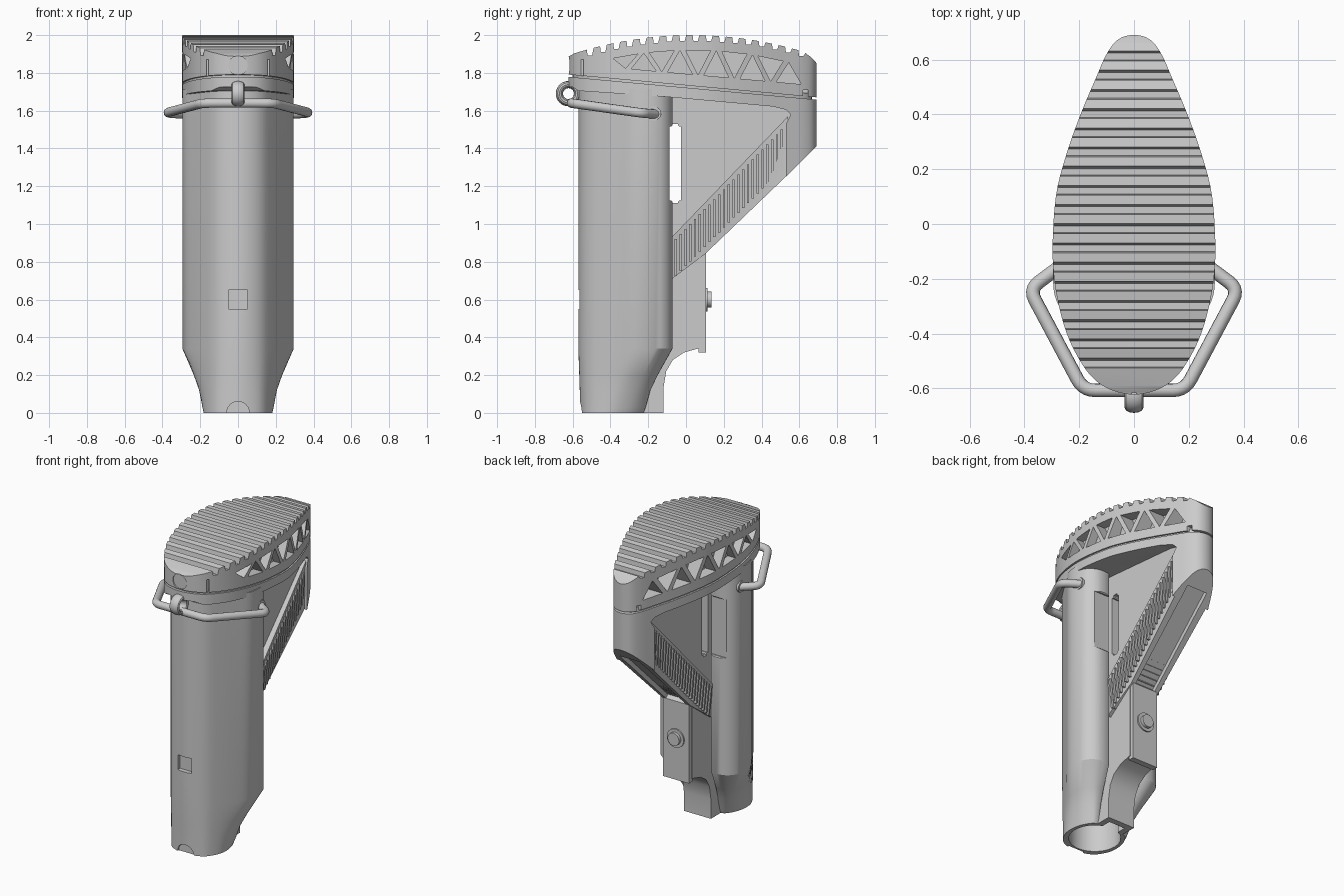
import bpy, bmesh, math
from mathutils import Vector, Matrix

cube = bpy.data.objects.get("Cube")
if cube:
    bpy.data.objects.remove(cube, do_unlink=True)


# ---------- helpers ----------
def finish(name, bm):
    bmesh.ops.recalc_face_normals(bm, faces=bm.faces)
    mesh = bpy.data.meshes.new(name)
    bm.to_mesh(mesh)
    bm.free()
    obj = bpy.data.objects.new(name, mesh)
    bpy.context.collection.objects.link(obj)
    return obj


def loft(bm, rings):
    """Skin closed rings of equal length and cap both ends."""
    rows = [[bm.verts.new(p) for p in ring] for ring in rings]
    n = len(rows[0])
    for a, b in zip(rows, rows[1:]):
        for i in range(n):
            j = (i + 1) % n
            bm.faces.new((a[i], a[j], b[j], b[i]))
    bm.faces.new(rows[0])
    bm.faces.new(rows[-1])


def slab(bm, pts, half):
    """Side profile in (y, z) given a half width, one value or one per point."""
    halves = half if isinstance(half, list) else [half] * len(pts)
    loft(bm, [[(s * h, y, z) for (y, z), h in zip(pts, halves)] for s in (-1, 1)])


def box(bm, lo, hi):
    loft(bm, [[(x, lo[1], lo[2]), (x, hi[1], lo[2]), (x, hi[1], hi[2]), (x, lo[1], hi[2])]
              for x in (lo[0], hi[0])])


def cylinder(bm, centre, radius, depth, axis):
    turn = Vector((0, 0, 1)).rotation_difference(Vector(axis)).to_matrix().to_4x4()
    bmesh.ops.create_cone(bm, cap_ends=True, segments=32, radius1=radius, radius2=radius,
                          depth=depth, matrix=Matrix.Translation(centre) @ turn)


def smooth(pts, steps=4):
    """Catmull-Rom half outline that crosses the mirror line squarely."""
    p = [Vector(q) for q in pts]
    p = [Vector((-p[1].x, p[1].y))] + p + [Vector((-p[-2].x, p[-2].y))]
    out = []
    for a, b, c, d in zip(p, p[1:], p[2:], p[3:]):
        for k in range(steps):
            t = k / steps
            out.append(b + 0.5 * t * ((c - a) + t * ((2 * a - 5 * b + 4 * c - d)
                                                     + t * (3 * (b - c) + d - a))))
    return out + [p[-2]]


def mirrored(half):
    return half + [Vector((-q.x, q.y)) for q in half[-2:0:-1]]


def boolean(obj, cutter, operation='DIFFERENCE', keep=False):
    mod = obj.modifiers.new("cut", 'BOOLEAN')
    mod.operation, mod.object, mod.solver = operation, cutter, 'EXACT'
    bpy.context.view_layer.update()
    result = bpy.data.meshes.new_from_object(obj.evaluated_get(bpy.context.evaluated_depsgraph_get()))
    obj.modifiers.clear()
    obj.data = result
    if not keep:
        bpy.data.objects.remove(cutter, do_unlink=True)


# ---------- teardrop butt outline ----------
drop_half = smooth([(0, -.622), (.07, -.61), (.135, -.575), (.19, -.51), (.245, -.4), (.284, -.25),
                    (.297, -.1), (.285, .1), (.248, .25), (.195, .4), (.14, .53), (.1, .62),
                    (.058, .673), (0, .69)])
drop = mirrored(drop_half)


def drop_width(y):
    return min(drop_half, key=lambda q: abs(q.y - y)).x


def teardrop_part(name, profile, scale=1.0):
    """Side profile trimmed to the teardrop outline."""
    bm = bmesh.new()
    slab(bm, profile, .5)
    obj = finish(name, bm)
    bm = bmesh.new()
    loft(bm, [[(q.x * scale, q.y * scale, z) for q in drop] for z in (1, 2.2)])
    boolean(obj, finish("trim", bm), 'INTERSECT')
    return obj


def seam(y):
    return 1.722 - .092 * y


def crown(y):
    return 2 - .25 * (y - .03) ** 2 - max(0, y - .62) * .4


# ---------- collar and heel ----------
heel = teardrop_part("collar_and_heel", [
    (-.7, 1.73), (-.6, 1.725), (-.57, 1.705), (-.1, 1.673), (.46, 1.622), (.53, 1.605),
    (.555, 1.58), (.53, 1.53), (.53, 1.25), (.7, 1.42), (.7, seam(.7)), (-.7, seam(-.7))])
teardrop_part("seam_gasket", [(-.7, seam(-.7) - .02), (.7, seam(.7) - .02),
                              (.7, seam(.7) + .03), (-.7, seam(-.7) + .03)], .965)

# ---------- ribbed butt pad ----------
top = [(-.7, 1.86), (-.615, 1.89), (-.59, crown(-.59))]
for k in range(17):
    y = -.525 + k * .07
    top += [(y, crown(y)), (y + .004, crown(y) - .03),
            (y + .028, crown(y) - .03), (y + .036, crown(y + .036))]
top += [(.66, crown(.66)), (.68, 1.865), (.7, 1.84)]
pad = teardrop_part("butt_pad", [(.7, seam(.7) + .012), (-.7, seam(-.7) + .012)] + top)

# triangular side recesses in the pad
bm = bmesh.new()
for k in range(10):
    yc = -.32 + k * .096
    up = 1 if k % 2 else -1
    tri = []
    for dy, high in ((-.066, up < 0), (.066, up < 0), (0, up > 0)):
        y = yc + dy
        tri.append((y, crown(y) - .08 if high else 1.795 - .09 * y))
    inner = min(drop_width(yc - .07), drop_width(yc + .07)) - .05
    for s in (-1, 1):
        loft(bm, [[(s * x, y, z) for y, z in tri] for x in (inner, .5)])
boolean(pad, finish("recess_cutter", bm))

# latch slits, front thumb notch and rear clip notches
bm = bmesh.new()
for s in (-1, 1):
    xs = sorted((s * .155, s * .167))
    box(bm, (xs[0], -.7, 1.7), (xs[1], -.53, 1.87))
    xs = sorted((s * .055, s * .2))
    box(bm, (xs[0], .62, 1.65), (xs[1], .645, 1.71))
cylinder(bm, (0, -.64, 1.84), .05, .06, (0, 1, 0))
boolean(pad, finish("latch_cutter", bm))

# ---------- main tube with side pods ----------
wide = smooth([(0, -.57), (.07, -.557), (.13, -.52), (.178, -.455), (.24, -.355), (.283, -.28),
               (.295, -.21), (.283, -.14), (.25, -.095), (.2, -.073), (.13, -.08),
               (.11, -.13), (0, -.14)], 3)
narrow = smooth([(0, -.56), (.065, -.55), (.125, -.52), (.165, -.46), (.18, -.41), (.18, -.36),
                 (.17, -.31), (.155, -.275), (.135, -.245), (.12, -.23), (.1, -.225),
                 (.08, -.22), (0, -.22)], 3)
bm = bmesh.new()
rings = []
for z, t in ((0, 0), (.03, .08), (.12, .25), (.2, .5), (.34, 1), (1.715, 1)):
    rings.append([(q.x, q.y, z) for q in mirrored([a.lerp(b, t) for a, b in zip(narrow, wide)])])
loft(bm, rings)
body = finish("main_tube", bm)

# ---------- centre web ----------
bm = bmesh.new()
slab(bm, [(-.3, 0), (-.12, 0), (-.12, .13), (-.105, .22), (-.07, .28), (-.01, .32), (.08, .345),
          (.08, .86), (.55, 1.32), (.56, 1.66), (-.3, 1.7)], .1)
web = finish("centre_web", bm)

# bore with rail channel, sling slot, front window
bm = bmesh.new()
cylinder(bm, (0, -.37, .55), .158, 1.4, (0, 0, 1))
bore = finish("bore_cutter", bm)
bm = bmesh.new()
box(bm, (-.06, -.3, -.1), (.06, -.16, 1.0))
channel = finish("channel_cutter", bm)
bm = bmesh.new()
box(bm, (-.5, -.087, 1.11), (.5, -.027, 1.53))
bmesh.ops.bevel(bm, geom=[e for e in bm.edges if abs(e.verts[0].co.x - e.verts[1].co.x) > .5],
                offset=.015, segments=3, affect='EDGES')
slot = finish("slot_cutter", bm)
for cutter in (bore, channel, slot):
    boolean(body, cutter, keep=True)
    boolean(web, cutter)
bm = bmesh.new()
box(bm, (-.05, -.6, .55), (.05, -.54, .65))
cylinder(bm, (0, -.57, 0), .06, .06, (0, 1, 0))
boolean(body, finish("window_cutter", bm))

# ---------- diagonal strut with recessed underside and grip ribs ----------
bm = bmesh.new()
slab(bm, [(-.1, .69), (.1, .84), (.54, 1.262), (.54, 1.57), (-.1, .905)],
     [.125, .105, .122, .125, .145])
bmesh.ops.triangulate(bm, faces=[f for f in bm.faces if len(f.verts) > 4])
strut = finish("diagonal_strut", bm)
bm = bmesh.new()
slab(bm, [(.13, .82), (.62, 1.29), (.575, 1.335), (.085, .865)], .075)
recess = finish("underside_cutter", bm)
boolean(heel, recess, keep=True)
boolean(web, recess, keep=True)
boolean(strut, recess)

bm = bmesh.new()
for k in range(23):
    y = -.06 + k * .0255
    t = k / 22
    low, high = .725 + .565 * t, .92 + .58 * t
    lo_w, hi_w = .133 - .008 * t, .153 - .018 * t
    slab(bm, [(y, low), (y + .012, low), (y + .012, high), (y, high)], [lo_w, lo_w, hi_w, hi_w])
finish("grip_ribs", bm)

# ---------- release lever ----------
bm = bmesh.new()
slab(bm, [(.065, .32), (.105, .32), (.105, .845), (.065, .87)], .095)
finish("release_lever", bm)

bm = bmesh.new()
cylinder(bm, (0, .112, .6), .062, .044, (0, 1, 0))
bmesh.ops.bevel(bm, geom=[e for e in bm.edges if all(v.co.y > .12 for v in e.verts)],
                offset=.02, segments=2, affect='EDGES')
finish("lever_button", bm)

# ---------- sling loop ----------
bm = bmesh.new()
for s in (-1, 1):
    cylinder(bm, (s * .27, -.17, 1.585), .038, .05, (1, 0, 0))
finish("loop_bosses", bm)

right = [Vector(p) for p in ((.25, -.14, 1.58), (.382, -.238, 1.588), (.185, -.607, 1.64))]
corners = right + [Vector((-p.x, p.y, p.z)) for p in reversed(right)]
path = [corners[0]]
for a, b, c in zip(corners, corners[1:], corners[2:]):
    p, q = b + (a - b).normalized() * .045, b + (c - b).normalized() * .045
    path += [p.lerp(b, t).lerp(b.lerp(q, t), t) for t in (0, .2, .4, .6, .8, 1)]
path.append(corners[-1])
curve = bpy.data.curves.new("sling_loop", 'CURVE')
curve.dimensions, curve.bevel_depth, curve.bevel_resolution = '3D', .025, 4
curve.use_fill_caps = True
spline = curve.splines.new('POLY')
spline.points.add(len(path) - 1)
for point, p in zip(spline.points, path):
    point.co = (*p, 1)
bpy.context.collection.objects.link(bpy.data.objects.new("sling_loop", curve))

# front eyelet
bpy.ops.mesh.primitive_torus_add(major_segments=32, minor_segments=12, major_radius=.048,
                                 minor_radius=.019, location=(0, -.622, 1.69),
                                 rotation=(0, math.pi / 2, 0))
eyelet = bpy.context.object
eyelet.name = "front_eyelet"
eyelet.scale.z = 1.8

# ---------- shading ----------
for obj in [o for o in bpy.context.collection.objects if o.type == 'MESH']:
    bpy.ops.object.select_all(action='DESELECT')
    obj.select_set(True)
    bpy.context.view_layer.objects.active = obj
    bpy.ops.object.shade_smooth_by_angle(angle=math.radians(30))
